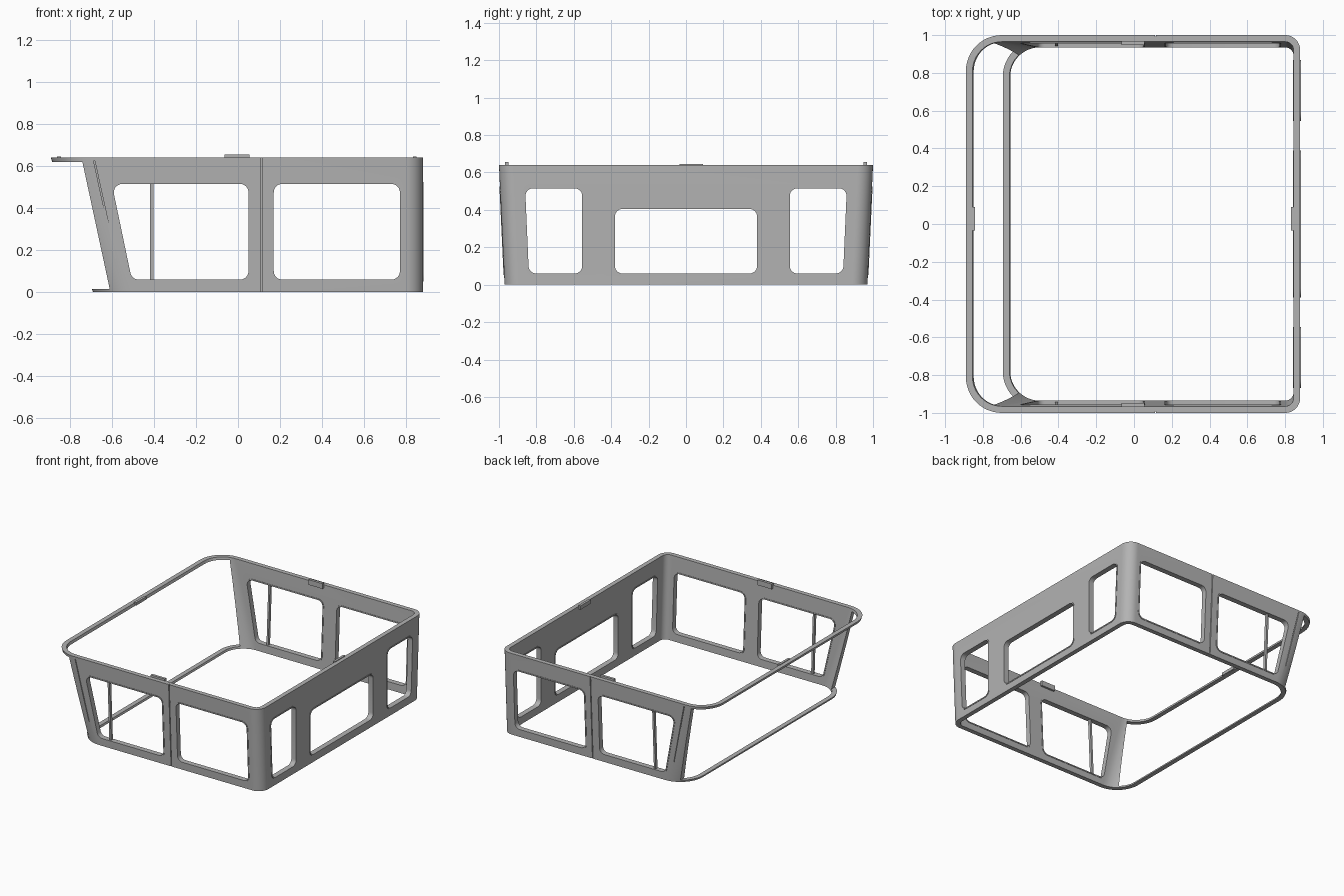
import bpy, bmesh, math
from mathutils import Vector

cube = bpy.data.objects.get("Cube")
if cube:
    bpy.data.objects.remove(cube)

H, T, BACK = 0.64, 0.035, 0.88

paint = bpy.data.materials.new("body grey")
paint.use_nodes = True
GREY = (0.45, 0.45, 0.45, 1)
paint.diffuse_color = GREY
paint.node_tree.nodes["Principled BSDF"].inputs["Base Color"].default_value = GREY


def loft(name, rings, closed=False):
    """Join equal rings of points; cap the ends, or close into a tube."""
    bm = bmesh.new()
    rows = [[bm.verts.new(p) for p in ring] for ring in rings]
    n = len(rows[0])
    pairs = list(zip(rows, rows[1:])) + ([(rows[-1], rows[0])] if closed else [])
    for a, b in pairs:
        for i in range(n):
            j = (i + 1) % n
            bm.faces.new((a[i], a[j], b[j], b[i]))
    if not closed:
        bm.faces.new(rows[0])
        bm.faces.new(rows[-1])
    bmesh.ops.recalc_face_normals(bm, faces=bm.faces)
    mesh = bpy.data.meshes.new(name)
    bm.to_mesh(mesh)
    bm.free()
    mesh.materials.append(paint)
    ob = bpy.data.objects.new(name, mesh)
    bpy.context.collection.objects.link(ob)
    return ob


def rounded(corners, radii, steps=6):
    """Round the corners of a convex counter-clockwise polygon."""
    pts = [Vector(c) for c in corners]
    out = []
    for i, p in enumerate(pts):
        a = (pts[i - 1] - p).normalized()
        b = (pts[(i + 1) % len(pts)] - p).normalized()
        half = a.angle(b) / 2
        r = radii[i]
        centre = p + (a + b).normalized() * r / math.sin(half)
        start = p + a * r / math.tan(half) - centre
        turn = math.pi - 2 * half
        for k in range(steps + 1):
            t = turn * k / steps
            c, s = math.cos(t), math.sin(t)
            out.append(centre + Vector((start.x * c - start.y * s,
                                        start.x * s + start.y * c)))
    return out


def grow(loop, d):
    """Offset a counter-clockwise loop outwards."""
    out = []
    for i, p in enumerate(loop):
        e = (loop[(i + 1) % len(loop)] - loop[i - 1]).normalized()
        out.append(p + Vector((e.y, -e.x)) * d)
    return out


def side(s):
    return lambda p, d: (p.x, s * (0.97 + 0.03 * p.y / H + d), p.y)


def rear(p, d):
    return (BACK + d, p.x, p.y)


def slab(name, loop, place, d0, d1):
    return loft(name, [[place(p, d) for p in loop] for d in (d0, d1)])


def cut(target, cutter):
    mod = target.modifiers.new("cut", 'BOOLEAN')
    mod.operation, mod.solver, mod.object = 'DIFFERENCE', 'EXACT', cutter
    bpy.context.view_layer.objects.active = target
    bpy.ops.object.modifier_apply(modifier=mod.name)
    bpy.data.objects.remove(cutter)


def plan(x0, hy, inset, z):
    x0, x1, hy = x0 + inset, BACK - inset, hy - inset
    rf, rb = 0.19 - inset, 0.08 - inset
    loop = rounded([(x0, -hy), (x1, -hy), (x1, hy), (x0, hy)], [rf, rb, rb, rf], 12)
    return [(p.x, p.y, z) for p in loop]


# Cab shell: raked hollow wall with rounded corners
shell = loft("cab_shell", [plan(-0.69, 0.97, 0, 0), plan(-0.89, 1, 0, H),
                           plan(-0.89, 1, T, H), plan(-0.69, 0.97, T, 0)], closed=True)

# Windscreen opening, leaving thin top and bottom rails
screen = [Vector(c) for c in ((-2, 0.015), (-0.61, 0.015), (-0.74, 0.62), (-2, 0.62))]
cut(shell, loft("screen_cutter", [[(p.x, y, p.y) for p in screen] for y in (-2, 2)]))


def box_loop(u0, u1, z0, z1, lean0=0, lean1=0):
    return rounded([(u0, z0), (u1, z0), (u1 + lean1, z1), (u0 + lean0, z1)], [0.04] * 4)


# Windows on the sides and back, each with a slightly raised seal
windows = [("rear_window_centre", rear, box_loop(-0.38, 0.38, 0.06, 0.405)),
           ("rear_window_left", rear, box_loop(0.555, 0.84, 0.06, 0.515, 0, 0.02)),
           ("rear_window_right", rear, box_loop(-0.84, -0.555, 0.06, 0.515, -0.02, 0))]
for s, label in ((1, "right"), (-1, "left")):
    word = "far" if s > 0 else "near"
    windows += [(word + "_back_door_window", side(s), box_loop(0.17, 0.77, 0.06, 0.515)),
                (word + "_front_door_window", side(s),
                 box_loop(-0.505, 0.05, 0.06, 0.515, -0.095, 0))]
smooth = [shell]
for name, place, loop in windows:
    wide = grow(loop, 0.009)
    cut(shell, slab("cutter", wide, place, -0.1, 0.1))
    smooth.append(loft(name + "_seal", [[place(p, d) for p in ring] for ring, d in
                       ((wide, -0.038), (wide, 0.003), (loop, 0.003), (loop, -0.038))],
                       closed=True))

for s, word in ((1, "far"), (-1, "near")):
    # Door seam and windscreen pillar crease
    for x0, x1, z0, z1 in ((0.11, 0.11, -0.01, 0.65), (-0.585, -0.687, 0.16, 0.625)):
        seam = [Vector(c) for c in ((x0, z0), (x0 + 0.006, z0), (x1 + 0.006, z1), (x1, z1))]
        cut(shell, slab("seam_cutter", seam, side(s), -0.008, 0.02))
    # Quarter light divider bar
    bar = [Vector(c) for c in ((-0.418, 0.055), (-0.403, 0.055), (-0.403, 0.52), (-0.418, 0.52))]
    slab(word + "_divider_bar", bar, side(s), -0.03, -0.008)


def block(name, x0, x1, y0, y1, z0, z1):
    loft(name, [[(x0, y0, z), (x1, y0, z), (x1, y1, z), (x0, y1, z)] for z in (z0, z1)])


# Roof locating tabs around the top rail
block("far_roof_tab", -0.065, 0.055, 0.948, 0.968, 0.615, 0.655)
block("near_roof_tab", -0.065, 0.055, -0.968, -0.948, 0.615, 0.655)
block("front_roof_tab", -0.86, -0.842, -0.035, 0.09, 0.622, 0.645)
block("back_roof_tab", 0.832, 0.85, -0.035, 0.09, 0.615, 0.645)

# Smooth corners, sharp edges
bpy.ops.object.select_all(action='DESELECT')
for ob in smooth:
    ob.select_set(True)
bpy.context.view_layer.objects.active = shell
bpy.ops.object.shade_smooth_by_angle(angle=math.radians(30))
